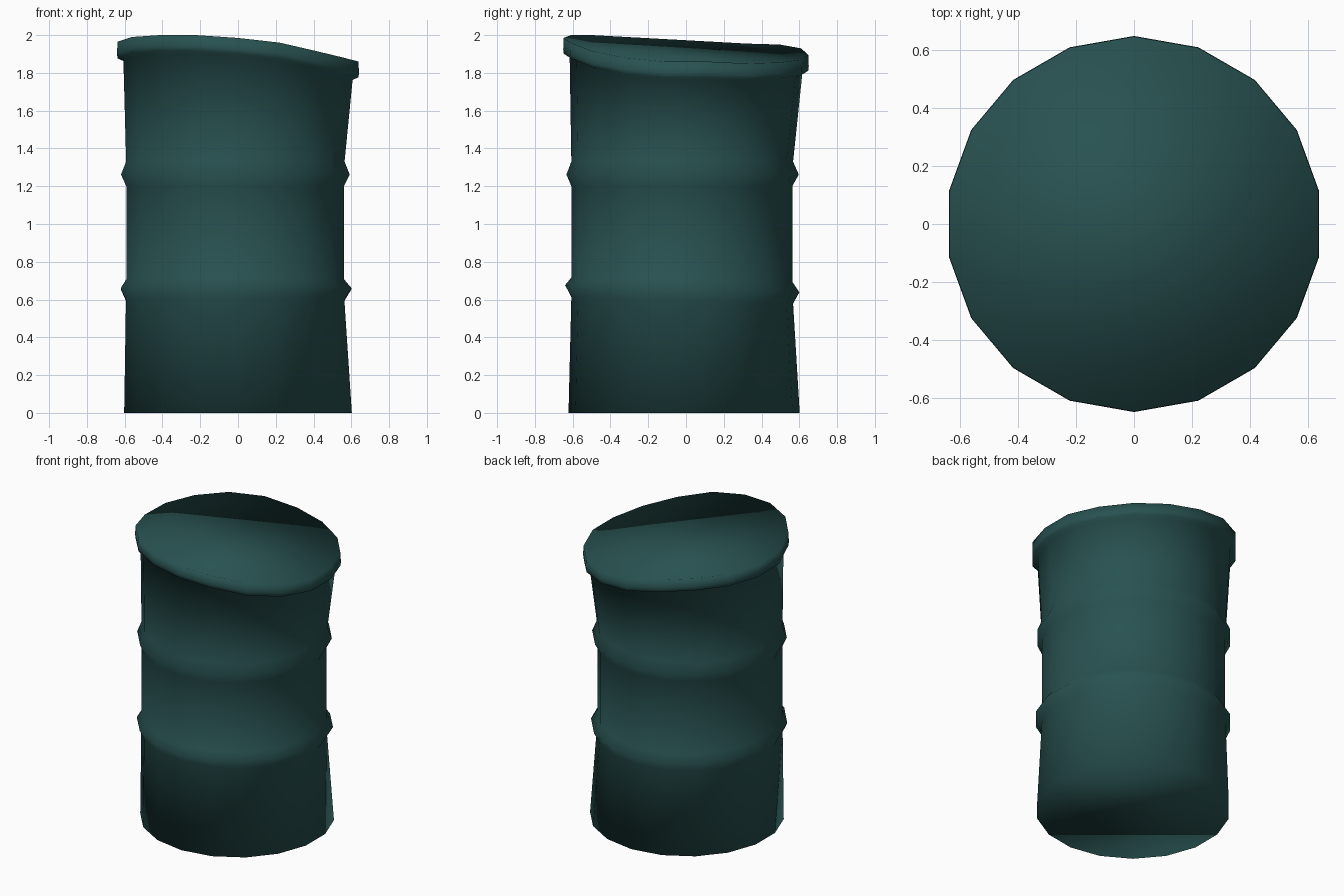
import bpy, bmesh, math

if "Cube" in bpy.data.objects:
    bpy.data.objects.remove(bpy.data.objects["Cube"])

SIDES = 18
# height of the dented lid edge, corner by corner, anticlockwise from +x
LID = [1.86, 1.85, 1.855, 1.87, 1.895, 1.93, 1.95, 1.955, 1.96,
       1.965, 1.99, 2.0, 2.0, 1.985, 1.96, 1.915, 1.88, 1.86]

# body rings: centre x, centre y, radius, height, tilt along y
BODY = [
    (0.0, -0.01, 0.612, 0.0, 0.0),
    (-0.015, -0.02, 0.587, 0.595, -0.03),
    (-0.01, -0.02, 0.62, 0.657, -0.03),     # lower rib
    (-0.015, -0.022, 0.585, 0.705, -0.02),
    (-0.015, -0.022, 0.585, 1.20, 0.0),
    (-0.014, -0.018, 0.615, 1.262, 0.0),    # upper rib
    (-0.014, -0.02, 0.587, 1.33, 0.0),
]
# rim rings: radius, drop below the lid edge
RIM = [(0.616, 0.097), (0.648, 0.083), (0.65, 0.06), (0.648, 0.0)]

bm = bmesh.new()


def ring(cx, cy, r, height):
    """One loop of corners; height is a function of corner index and y."""
    loop = []
    for i in range(SIDES):
        a = math.radians(10 + 20 * i)
        x, y = cx + r * math.cos(a), cy + r * math.sin(a)
        loop.append(bm.verts.new((x, y, height(i, y))))
    return loop


rings = [ring(cx, cy, r, lambda i, y, z=z, t=t: z + t * y)
         for cx, cy, r, z, t in BODY]
rings += [ring(0, 0, r, lambda i, y, d=d: LID[i] - d) for r, d in RIM]

# side walls
for low, high in zip(rings, rings[1:]):
    for i in range(SIDES):
        j = (i + 1) % SIDES
        bm.faces.new((low[i], low[j], high[j], high[i]))

# base and lid
bm.faces.new(rings[0][::-1])
bm.faces.new(rings[-1])
bmesh.ops.recalc_face_normals(bm, faces=bm.faces)
for f in bm.faces:
    f.smooth = True

mesh = bpy.data.meshes.new("barrel")
bm.to_mesh(mesh)
bm.free()

paint = bpy.data.materials.new("dark teal paint")
paint.diffuse_color = (0.021, 0.083, 0.081, 1)
paint.use_nodes = True
paint.node_tree.nodes["Principled BSDF"].inputs["Base Color"].default_value = paint.diffuse_color
mesh.materials.append(paint)
bpy.context.collection.objects.link(bpy.data.objects.new("barrel", mesh))
